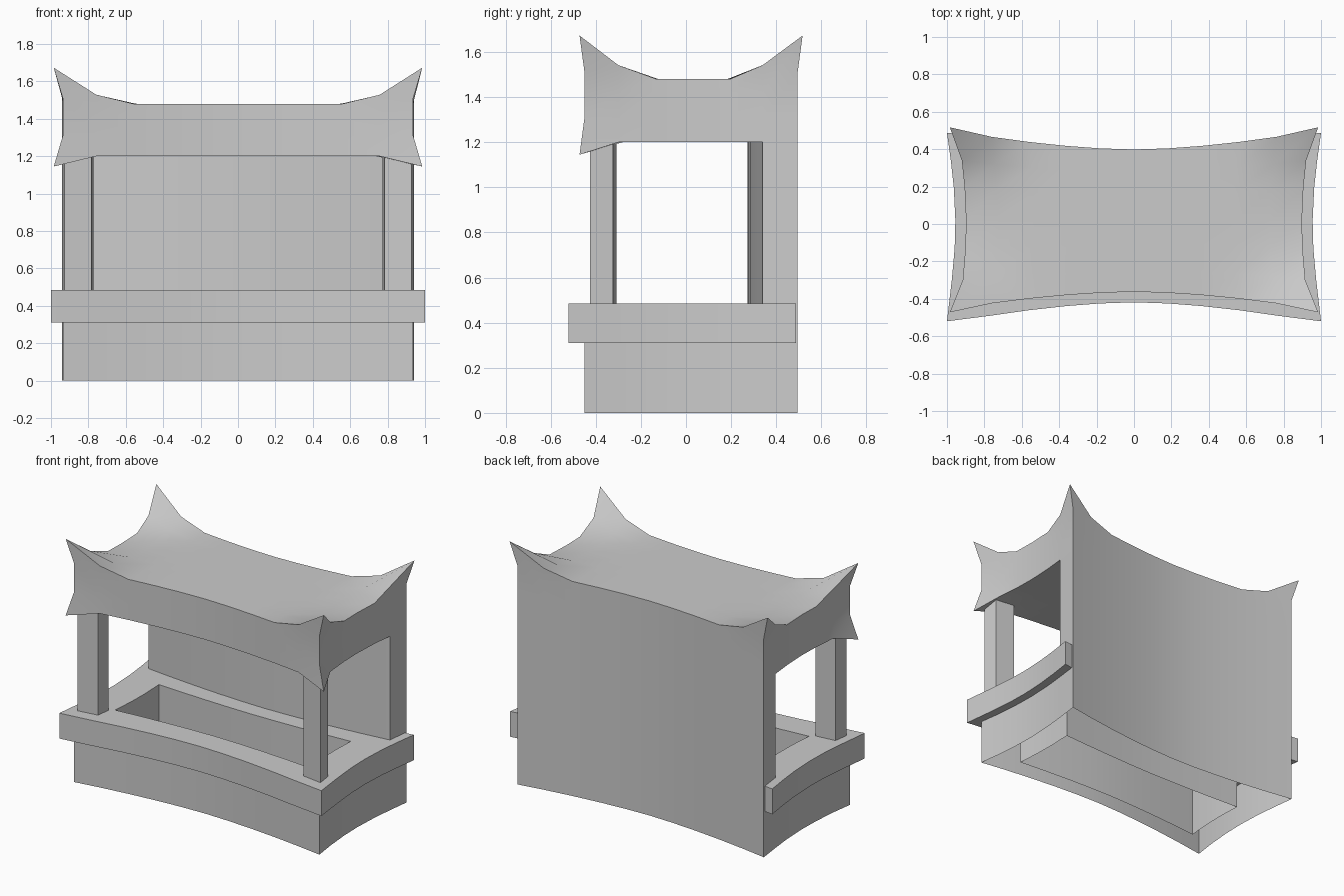
import bpy, bmesh, math

if "Cube" in bpy.data.objects:
    bpy.data.objects.remove(bpy.data.objects["Cube"])

def mirrored(vals):
    return sorted({s * v for v in vals for s in (-1, 1)})

def pinch(x, y):
    # waist the plan inward along the middle of each side
    kx = 0.955 + 0.045 * min(1, abs(y) / 0.47) ** 1.9
    ky = 0.805 + 0.195 * min(1, abs(x) / 0.94) ** 1.7
    return x * kx, y * ky

def block(name, xs, ys, zs, skip=(), hole=None, flip=False, shape=None):
    """Gridded box; skip = names of open sides, hole = plan area left out of the caps."""
    axes, bm, verts = (xs, ys, zs), bmesh.new(), {}

    def vert(p):
        if p not in verts:
            x, y, z = shape(*p) if shape else p
            px, py = pinch(x, y)
            verts[p] = bm.verts.new((px, py, z))
        return verts[p]

    for a in range(3):
        u, v = (a + 1) % 3, (a + 2) % 3
        for end in (0, -1):
            if "xyz"[a] + "+-"[end + 1 == 1] in skip:
                continue
            for u0, u1 in zip(axes[u], axes[u][1:]):
                for v0, v1 in zip(axes[v], axes[v][1:]):
                    if a == 2 and hole:
                        cx, cy = (u0 + u1) / 2, (v0 + v1) / 2
                        if hole[0] < cx < hole[1] and hole[2] < cy < hole[3]:
                            continue
                    quad = []
                    for cu, cv in ((u0, v0), (u1, v0), (u1, v1), (u0, v1)):
                        p = [0, 0, 0]
                        p[a], p[u], p[v] = axes[a][end], cu, cv
                        quad.append(vert(tuple(p)))
                    if (end == 0) != flip:
                        quad.reverse()
                    bm.faces.new(quad)
    me = bpy.data.meshes.new(name)
    bm.to_mesh(me)
    bm.free()
    ob = bpy.data.objects.new(name, me)
    bpy.context.collection.objects.link(ob)
    bpy.ops.object.select_all(action='DESELECT')
    ob.select_set(True)
    bpy.context.view_layer.objects.active = ob
    bpy.ops.object.shade_smooth_by_angle(angle=math.radians(40))
    return ob

CORE = mirrored([0.76, 0.56, 0.36, 0.18, 0.0])
XS = [-0.94] + CORE + [0.94]
YS = [-0.45, -0.30, -0.13, 0.02, 0.195, 0.34, 0.495]
CAPS = ("z+", "z-")

# open-bottomed base shell
block("base", XS, YS, [0, 0.31], CAPS)

# overhanging counter with a rectangular opening, and the well below it
well = (-0.76, 0.76, -0.30, 0.195)
block("counter", [-1.0] + CORE + [1.0], [-0.52] + YS[1:-1] + [0.488],
      [0.31, 0.485], hole=well)
block("counter_well", CORE, YS[1:5], [0, 0.485], CAPS, flip=True)

# thick back wall
block("back_wall", XS, [0.34, 0.495], [0.31, 1.2], CAPS)

# front corner posts
for s, side in ((-1, "left"), (1, "right")):
    block("front_post_" + side, sorted((s * 0.79, s * 0.935)),
          [-0.427, -0.325], [0.485, 1.2], CAPS)

# roof with horned corners
def horn(x, y, z):
    ax = abs(x)
    wx = 1 if ax > 0.9 else 0.25 if ax > 0.7 else 0
    wy = 1 if y < -0.4 or y > 0.45 else 0.32 if y < -0.2 or y > 0.3 else 0
    corner = wx == 1 and wy == 1
    lift = 0
    if z == 1.48:
        lift = 0.193 * wx * wy
    elif z == 1.42 and corner:
        lift = 0.09
    elif z == 1.2 and corner and y < 0:
        lift = -0.055
    if corner and (z == 1.48 or lift < 0):
        x += math.copysign(0.045, x)
        y += math.copysign(0.022, y)
    return x, y, z + lift

block("roof", XS, YS, [1.2, 1.31, 1.42, 1.48], shape=horn)
